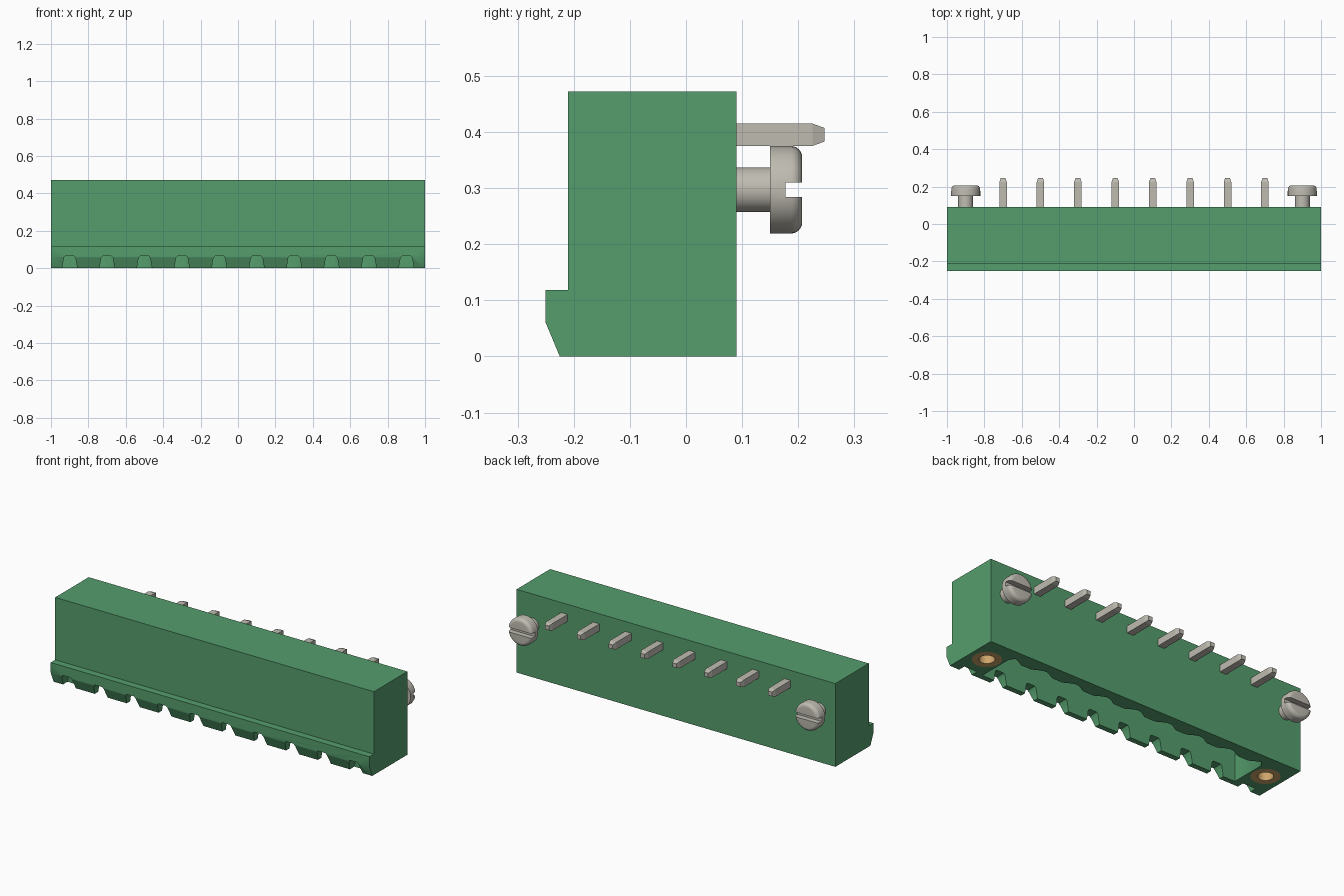
import bpy, bmesh, math
from mathutils import Matrix, Vector

if "Cube" in bpy.data.objects:
    bpy.data.objects.remove(bpy.data.objects["Cube"], do_unlink=True)


def material(name, rgb):
    m = bpy.data.materials.new(name)
    m.use_nodes = True
    m.diffuse_color = (*rgb, 1)
    m.node_tree.nodes["Principled BSDF"].inputs["Base Color"].default_value = (*rgb, 1)
    return m


green = material("green plastic", (0.09, 0.34, 0.152))
steel = material("tinned metal", (0.52, 0.5, 0.44))
brass = material("brass", (0.62, 0.38, 0.15))

POLES = [-0.7 + 0.2 * i for i in range(8)]
ENDS = (-0.9, 0.9)
MID_Y = -0.06       # centre line of the socket
PIN_Z = 0.395
SCREW_Z = 0.297


def finish(bm, name, mat):
    bmesh.ops.recalc_face_normals(bm, faces=bm.faces)
    mesh = bpy.data.meshes.new(name)
    bm.to_mesh(mesh)
    bm.free()
    mesh.materials.append(mat)
    ob = bpy.data.objects.new(name, mesh)
    bpy.context.collection.objects.link(ob)
    return ob


def select(ob):
    bpy.ops.object.select_all(action='DESELECT')
    ob.select_set(True)
    bpy.context.view_layer.objects.active = ob


def smooth(ob):
    select(ob)
    bpy.ops.object.shade_smooth_by_angle(angle=math.radians(35))


def prism(bm, points, axis, lo, hi):
    """Extrude a 2D outline along the given axis from lo to hi."""
    place = {'X': lambda a, b, t: (t, a, b),
             'Y': lambda a, b, t: (a, t, b),
             'Z': lambda a, b, t: (a, b, t)}[axis]
    face = bm.faces.new([bm.verts.new(place(a, b, lo)) for a, b in points])
    out = bmesh.ops.extrude_face_region(bm, geom=[face])
    moved = [g for g in out['geom'] if isinstance(g, bmesh.types.BMVert)]
    bmesh.ops.translate(bm, verts=moved, vec=Vector(place(0, 0, hi - lo)))


def lathe(bm, profile, matrix, steps=32):
    """Revolve (radius, height) points about z, then place with the matrix."""
    verts = [bm.verts.new((r, 0, h)) for r, h in profile]
    edges = [bm.edges.new(pair) for pair in zip(verts, verts[1:])]
    bmesh.ops.spin(bm, geom=verts + edges, cent=(0, 0, 0), axis=(0, 0, 1),
                   angle=math.tau, steps=steps, use_merge=True)
    bmesh.ops.remove_doubles(bm, verts=bm.verts, dist=1e-5)
    bmesh.ops.transform(bm, matrix=matrix, verts=bm.verts)


def cut(ob, cutter):
    cutter.hide_render = True
    mod = ob.modifiers.new("cut", 'BOOLEAN')
    mod.operation = 'DIFFERENCE'
    mod.solver = 'EXACT'
    mod.object = cutter
    select(ob)
    bpy.ops.object.modifier_apply(modifier=mod.name)
    bpy.data.objects.remove(cutter, do_unlink=True)


# Housing: side profile with a latching ledge along the lower front
bm = bmesh.new()
prism(bm, [(-0.225, 0), (-0.25, 0.06), (-0.25, 0.118), (-0.21, 0.118),
           (-0.21, 0.472), (0.09, 0.472), (0.09, 0)], 'X', -1, 1)
housing = finish(bm, "housing", green)

# Socket: one long cavity whose back wall swells around each pole
SOCKET_X = 0.815
outline = [(-SOCKET_X, -0.195), (SOCKET_X, -0.195)]
samples = 80
for i in range(samples + 1):
    x = SOCKET_X - 2 * SOCKET_X * i / samples
    wave = max(0, math.cos(math.tau * (x - 0.1) / 0.2) * -1 + 0.4) / 1.4
    outline.append((x, 0.005 + 0.03 * wave if abs(x) < 0.8 else 0.005))
bm = bmesh.new()
prism(bm, outline, 'Z', -0.05, 0.335)
cut(housing, finish(bm, "socket_cutter", green))

# Coding notches through the lower front wall
bm = bmesh.new()
for x in POLES + list(ENDS):
    prism(bm, [(x - 0.044, -0.02), (x - 0.031, 0.056), (x - 0.023, 0.065),
               (x + 0.023, 0.065), (x + 0.031, 0.056), (x + 0.044, -0.02)],
          'Y', -0.3, -0.185)
cut(housing, finish(bm, "notch_cutter", green))

# Round seats for the threaded inserts
bm = bmesh.new()
for x in ENDS:
    ring = [(x + 0.075 * math.cos(math.tau * i / 32),
             MID_Y + 0.075 * math.sin(math.tau * i / 32)) for i in range(32)]
    prism(bm, ring, 'Z', -0.05, 0.25)
cut(housing, finish(bm, "seat_cutter", green))
smooth(housing)

# Threaded inserts in the underside and slotted screws in the back
for side, x in zip(("right", "left"), ENDS):
    bm = bmesh.new()
    lathe(bm, [(0, 0.2), (0.04, 0.2), (0.04, 0), (0.075, 0), (0.075, 0.25), (0, 0.25)],
          Matrix.Translation((x, MID_Y, 0)))
    smooth(finish(bm, side + "_insert", brass))

    head = [(0.078, 0.15)]
    for i in range(7):
        a = math.pi / 2 * i / 6
        head.append((0.058 + 0.02 * math.cos(a), 0.187 + 0.02 * math.sin(a)))
    bm = bmesh.new()
    lathe(bm, [(0, 0.05), (0.04, 0.05), (0.04, 0.15)] + head + [(0, 0.207)],
          Matrix.Translation((x, 0, SCREW_Z)) @ Matrix.Rotation(-math.pi / 2, 4, 'X'))
    screw = finish(bm, side + "_screw", steel)
    bm = bmesh.new()
    prism(bm, [(x - 0.1, SCREW_Z - 0.013), (x + 0.1, SCREW_Z - 0.013),
               (x + 0.1, SCREW_Z + 0.013), (x - 0.1, SCREW_Z + 0.013)],
          'Y', 0.177, 0.25)
    cut(screw, finish(bm, "slot_cutter", steel))
    smooth(screw)


def pin_leg(bm, length, taper, matrix):
    """Square bar along z with a tapered tip."""
    loops = [[bm.verts.new(matrix @ Vector((sx * w, sy * w, h)))
              for sx, sy in ((-1, -1), (1, -1), (1, 1), (-1, 1))]
             for w, h in ((0.02, 0), (0.02, length - taper), (0.012, length))]
    bm.faces.new(loops[0])
    bm.faces.new(loops[-1])
    for a, b in zip(loops, loops[1:]):
        for i in range(4):
            j = (i + 1) % 4
            bm.faces.new((a[i], a[j], b[j], b[i]))


# Right-angle contact pins: a solder leg out the back, a contact in the socket
for n, x in enumerate(POLES, 1):
    bm = bmesh.new()
    corner = Matrix.Translation((x, MID_Y, PIN_Z))
    pin_leg(bm, 0.247 - MID_Y, 0.022, corner @ Matrix.Rotation(-math.pi / 2, 4, 'X'))
    pin_leg(bm, PIN_Z - 0.1, 0.03, corner @ Matrix.Rotation(math.pi, 4, 'X'))
    finish(bm, f"contact_pin_{n}", steel)
